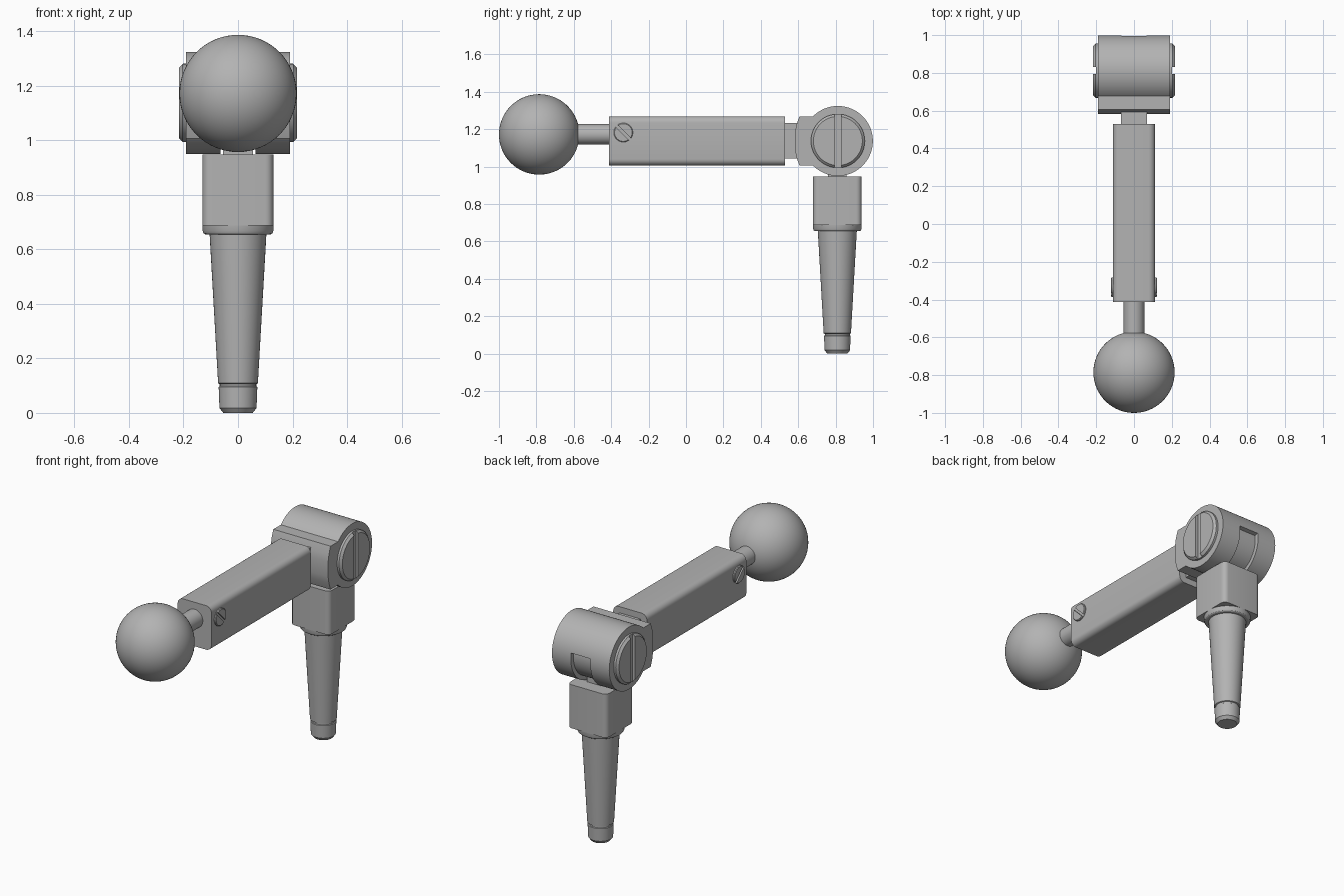
import bpy, bmesh, math
from mathutils import Matrix, Vector

if "Cube" in bpy.data.objects:
    bpy.data.objects.remove(bpy.data.objects["Cube"])

steel = bpy.data.materials.new("grey steel")
steel.diffuse_color = (0.45, 0.45, 0.45, 1)
steel.use_nodes = True
steel.node_tree.nodes["Principled BSDF"].inputs["Base Color"].default_value = steel.diffuse_color

HUB = (0.812, 1.137)   # y, z of the hinge axis
HUB_R = 0.187
LEG_Y = 0.809
ARM_Z = 1.137


def finish(name, bm):
    bmesh.ops.recalc_face_normals(bm, faces=bm.faces)
    me = bpy.data.meshes.new(name)
    bm.to_mesh(me)
    bm.free()
    ob = bpy.data.objects.new(name, me)
    bpy.context.collection.objects.link(ob)
    me.materials.append(steel)
    bpy.context.view_layer.objects.active = ob
    bpy.ops.object.select_all(action='DESELECT')
    ob.select_set(True)
    bpy.ops.object.shade_smooth_by_angle(angle=math.radians(30))
    return ob


def box(name, lo, hi, axis=None, r=0.0, rot=None):
    """Box from corner to corner, edges parallel to axis rounded by r."""
    bm = bmesh.new()
    bmesh.ops.create_cube(bm, size=1)
    lo, hi = Vector(lo), Vector(hi)
    for v in bm.verts:
        v.co = Vector(v.co[i] * (hi[i] - lo[i]) for i in range(3))
    if axis is not None:
        edges = [e for e in bm.edges
                 if abs((e.verts[0].co - e.verts[1].co)[axis]) > 1e-5]
        bmesh.ops.bevel(bm, geom=edges, offset=r, segments=6, profile=0.5,
                        affect='EDGES')
    m = Matrix.Translation((lo + hi) / 2)
    if rot is not None:
        m = m @ Matrix.Rotation(rot, 4, 'X')
    bm.transform(m)
    return finish(name, bm)


def prism(name, pts, x0, x1):
    """Extrude a (y, z) outline along x."""
    bm = bmesh.new()
    f = bm.faces.new([bm.verts.new((x0, y, z)) for y, z in pts])
    ext = bmesh.ops.extrude_face_region(bm, geom=[f])["geom"]
    bmesh.ops.translate(bm, vec=(x1 - x0, 0, 0),
                        verts=[g for g in ext if isinstance(g, bmesh.types.BMVert)])
    return finish(name, bm)


def lathe(name, prof, matrix, n=64):
    """Solid of revolution: (radius, height) profile round z, ends capped."""
    bm = bmesh.new()
    rings = [[bm.verts.new((r * math.cos(2 * math.pi * i / n),
                            r * math.sin(2 * math.pi * i / n), h))
              for i in range(n)] for r, h in prof]
    for a, b in zip(rings, rings[1:]):
        for i in range(n):
            j = (i + 1) % n
            bm.faces.new((a[i], a[j], b[j], b[i]))
    bm.faces.new(rings[0])
    bm.faces.new(rings[-1])
    bm.transform(matrix)
    return finish(name, bm)


def cut(ob, cutter):
    mod = ob.modifiers.new("cut", 'BOOLEAN')
    mod.operation = 'DIFFERENCE'
    mod.solver = 'EXACT'
    mod.object = cutter
    bpy.context.view_layer.objects.active = ob
    bpy.ops.object.modifier_apply(modifier=mod.name)
    bpy.data.objects.remove(cutter)
    bpy.ops.object.select_all(action='DESELECT')
    ob.select_set(True)
    bpy.ops.object.shade_smooth_by_angle(angle=math.radians(30))


def arc(r, a0, a1, n):
    return [(HUB[0] + r * math.cos(math.radians(a0 + (a1 - a0) * i / n)),
             HUB[1] + r * math.sin(math.radians(a0 + (a1 - a0) * i / n)))
            for i in range(n + 1)]


def screw(name, y, z, x0, x1, r, chamfer, width, depth, angle):
    """Slotted screw heads on both sides, mirrored across x."""
    for side, s in (("right", 1), ("left", -1)):
        m = Matrix.Translation((0, y, z)) @ Matrix.Rotation(s * math.pi / 2, 4, 'Y')
        head = lathe(f"{side}_{name}",
                     [(r, x0 - 0.03), (r, x1 - chamfer), (r - chamfer, x1)], m, 48)
        xs = sorted((s * (x1 - depth), s * (x1 + 0.05)))
        cut(head, box("slot_cutter", (xs[0], y - width / 2, z - r * 1.3),
                      (xs[1], y + width / 2, z + r * 1.3), rot=angle))


# ball and its neck
bm = bmesh.new()
bmesh.ops.create_uvsphere(bm, u_segments=64, v_segments=32, radius=0.215,
                          matrix=Matrix.Translation((0, -0.785, 1.172)))
finish("ball", bm)
lathe("ball_neck", [(0.055, 0.38), (0.055, 0.66)],
      Matrix.Translation((0, 0, 1.172)) @ Matrix.Rotation(math.pi / 2, 4, 'X'), 40)

# arm bar and the tongue joining it to the hinge
box("arm", (-0.112, -0.412, ARM_Z - 0.132), (0.112, 0.53, ARM_Z + 0.132), 1, 0.035)
box("arm_tongue", (-0.068, 0.5, ARM_Z - 0.095), (0.068, 0.62, ARM_Z + 0.095))
screw("arm_screw", -0.335, 1.182, 0.11, 0.123, 0.051, 0.004, 0.014, 0.009,
      math.radians(45))

# hinge barrel with its blunt front block
a = 180 - math.degrees(math.asin(0.13 / HUB_R))
hub = prism("hinge_barrel",
            arc(HUB_R, -a, a, 72) + [
                (0.606, HUB[1] + 0.13), (0.59, HUB[1] + 0.085), (0.583, HUB[1] + 0.045),
                (0.583, HUB[1] - 0.045), (0.59, HUB[1] - 0.085), (0.606, HUB[1] - 0.13)],
            -0.19, 0.19)
# groove for the leg, from the back round to the underside
cut(hub, prism("groove_cutter", arc(0.162, -115, 10, 32) + arc(0.26, 10, -115, 32),
               -0.065, 0.065))
screw("hinge_screw", HUB[0], HUB[1], 0.19, 0.216, 0.144, 0.013, 0.038, 0.015, 0)

# leg: neck in the groove, square block, collar and tapered shank
box("leg_neck", (-0.055, LEG_Y - 0.05, 0.93), (0.055, LEG_Y + 0.05, 1.0))
box("leg_block", (-0.13, LEG_Y - 0.13, 0.687), (0.13, LEG_Y + 0.13, 0.948), 2, 0.03)
at_leg = Matrix.Translation((0, LEG_Y, 0))
lathe("leg_collar", [(0.12, 0.655), (0.126, 0.659), (0.13, 0.668), (0.13, 0.7)], at_leg)
lathe("leg_shank", [(0.054, 0), (0.068, 0.018), (0.071, 0.095), (0.067, 0.098),
                    (0.067, 0.106), (0.073, 0.109), (0.105, 0.67)], at_leg)
